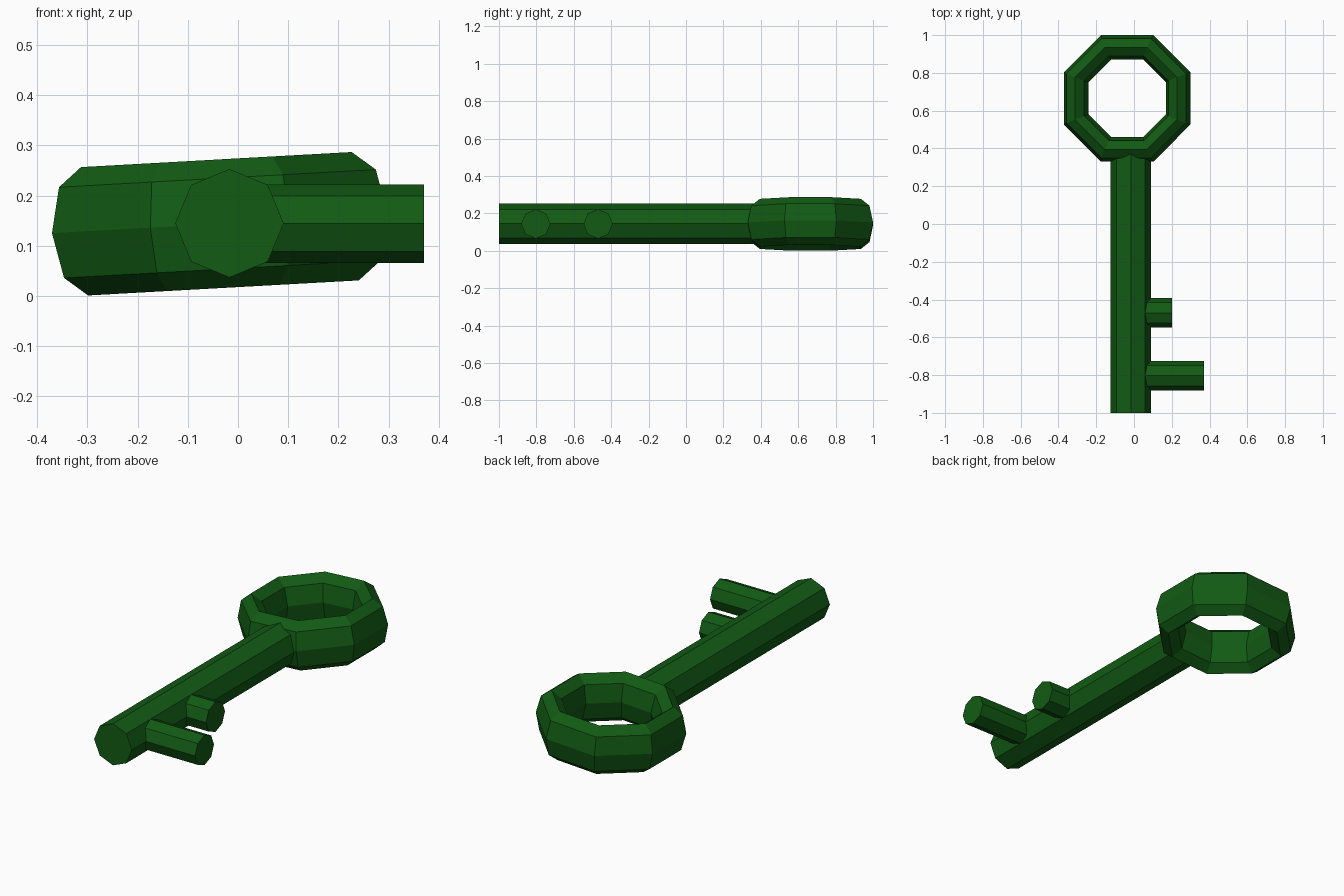
import bpy, bmesh, math
from mathutils import Matrix

if "Cube" in bpy.data.objects:
    bpy.data.objects.remove(bpy.data.objects["Cube"])

green = bpy.data.materials.new("dark green")
green.diffuse_color = (0.006, 0.105, 0.007, 1)
green.use_nodes = True
green.node_tree.nodes["Principled BSDF"].inputs["Base Color"].default_value = green.diffuse_color


def finish(name, bm):
    bmesh.ops.recalc_face_normals(bm, faces=bm.faces)
    mesh = bpy.data.meshes.new(name)
    bm.to_mesh(mesh)
    bm.free()
    mesh.materials.append(green)
    obj = bpy.data.objects.new(name, mesh)
    bpy.context.collection.objects.link(obj)
    return obj


def rod(name, axis, start, end, across, z, radius):
    """Eight-sided rod along x or y, with a corner pointing straight up."""
    bm = bmesh.new()
    rings = []
    for t in (start, end):
        ring = []
        for i in range(8):
            a = i * math.tau / 8
            c, h = across + radius * math.cos(a), z + radius * math.sin(a)
            ring.append(bm.verts.new((t, c, h) if axis == "x" else (c, t, h)))
        rings.append(ring)
        bm.faces.new(ring)
    for i in range(8):
        j = (i + 1) % 8
        bm.faces.new((rings[0][i], rings[0][j], rings[1][j], rings[1][i]))
    return finish(name, bm)


# Shaft and the two teeth
rod("shaft", "y", -1.0, 0.40, -0.017, 0.145, 0.108)
rod("long_tooth", "x", 0.0, 0.37, -0.803, 0.144, 0.078)
rod("short_tooth", "x", 0.0, 0.20, -0.470, 0.144, 0.078)

# Handle ring: octagonal sweep of a tall octagonal section, slightly tilted
bm = bmesh.new()
flat = math.cos(math.pi / 8)
grid = []
for i in range(8):
    a = (i + 0.5) * math.tau / 8
    row = []
    for j in range(8):
        b = j * math.tau / 8
        r = (0.27 + 0.065 * math.cos(b)) / flat
        row.append(bm.verts.new((r * math.cos(a), r * math.sin(a), 0.128 * math.sin(b))))
    grid.append(row)
for i in range(8):
    for j in range(8):
        m, n = (i + 1) % 8, (j + 1) % 8
        bm.faces.new((grid[i][j], grid[m][j], grid[m][n], grid[i][n]))
ring = finish("handle_ring", bm)
ring.data.transform(Matrix.Translation((-0.036, 0.665, 0.144)) @ Matrix.Rotation(-0.0556, 4, "Y"))
